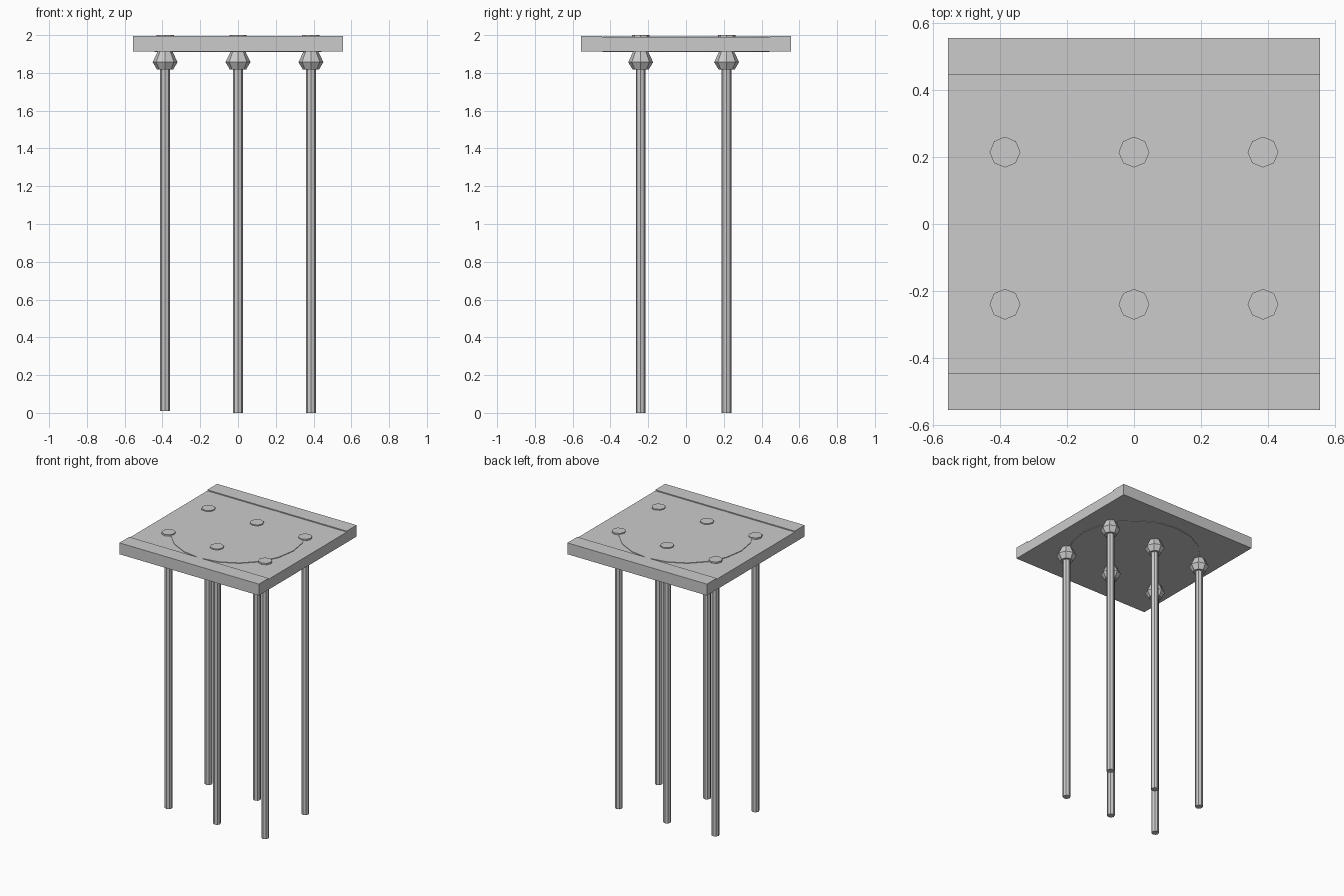
import bpy, bmesh
from math import cos, sin, tau

if "Cube" in bpy.data.objects:
    bpy.data.objects.remove(bpy.data.objects["Cube"])


def finish(name, bm):
    bmesh.ops.recalc_face_normals(bm, faces=bm.faces)
    mesh = bpy.data.meshes.new(name)
    bm.to_mesh(mesh)
    bm.free()
    ob = bpy.data.objects.new(name, mesh)
    bpy.context.collection.objects.link(ob)
    return ob


def lathe(name, profile, sides, x=0, y=0):
    """Closed solid from (radius, z) rings, bottom to top."""
    bm = bmesh.new()
    rings = [[bm.verts.new((x + r * cos(tau * i / sides), y + r * sin(tau * i / sides), z))
              for i in range(sides)] for r, z in profile]
    for a, b in zip(rings, rings[1:]):
        for i in range(sides):
            j = (i + 1) % sides
            bm.faces.new((a[i], a[j], b[j], b[i]))
    bm.faces.new(rings[0][::-1])
    bm.faces.new(rings[-1])
    return finish(name, bm)


# Square top: cross-section in y/z with a shallow recess between two edge strips
section = [(-0.557, 1.914), (0.557, 1.914), (0.557, 1.996), (0.445, 1.996),
           (0.445, 1.989), (-0.445, 1.989), (-0.445, 1.996), (-0.557, 1.996)]
bm = bmesh.new()
face = bm.faces.new([bm.verts.new((-0.557, y, z)) for y, z in section])
ext = bmesh.ops.extrude_face_region(bm, geom=[face])
bmesh.ops.translate(bm, vec=(1.114, 0, 0),
                    verts=[g for g in ext["geom"] if isinstance(g, bmesh.types.BMVert)])
# keep the starting cap so the slab is closed
if not face.is_valid:
    bmesh.ops.holes_fill(bm, edges=bm.edges)
finish("table_top", bm)

# Round inlay showing slightly above and below the top
lathe("round_inlay", [(0.441, 1.911), (0.441, 1.993)], 20)

# Six legs with a faceted collar under the top and a flat cap above it
for row, y in (("front", -0.24), ("back", 0.215)):
    for side, x, foot in (("left", -0.386, 0.01), ("middle", 0, 0.0), ("right", 0.386, 0.0)):
        tag = f"{row}_{side}"
        lathe(f"{tag}_leg", [(0.026, foot), (0.026, 1.83)], 8, x, y)
        lathe(f"{tag}_collar", [(0.043, 1.818), (0.066, 1.857), (0.036, 1.92)], 8, x, y)
        lathe(f"{tag}_cap", [(0.046, 1.98), (0.046, 2.0)], 8, x, y)
